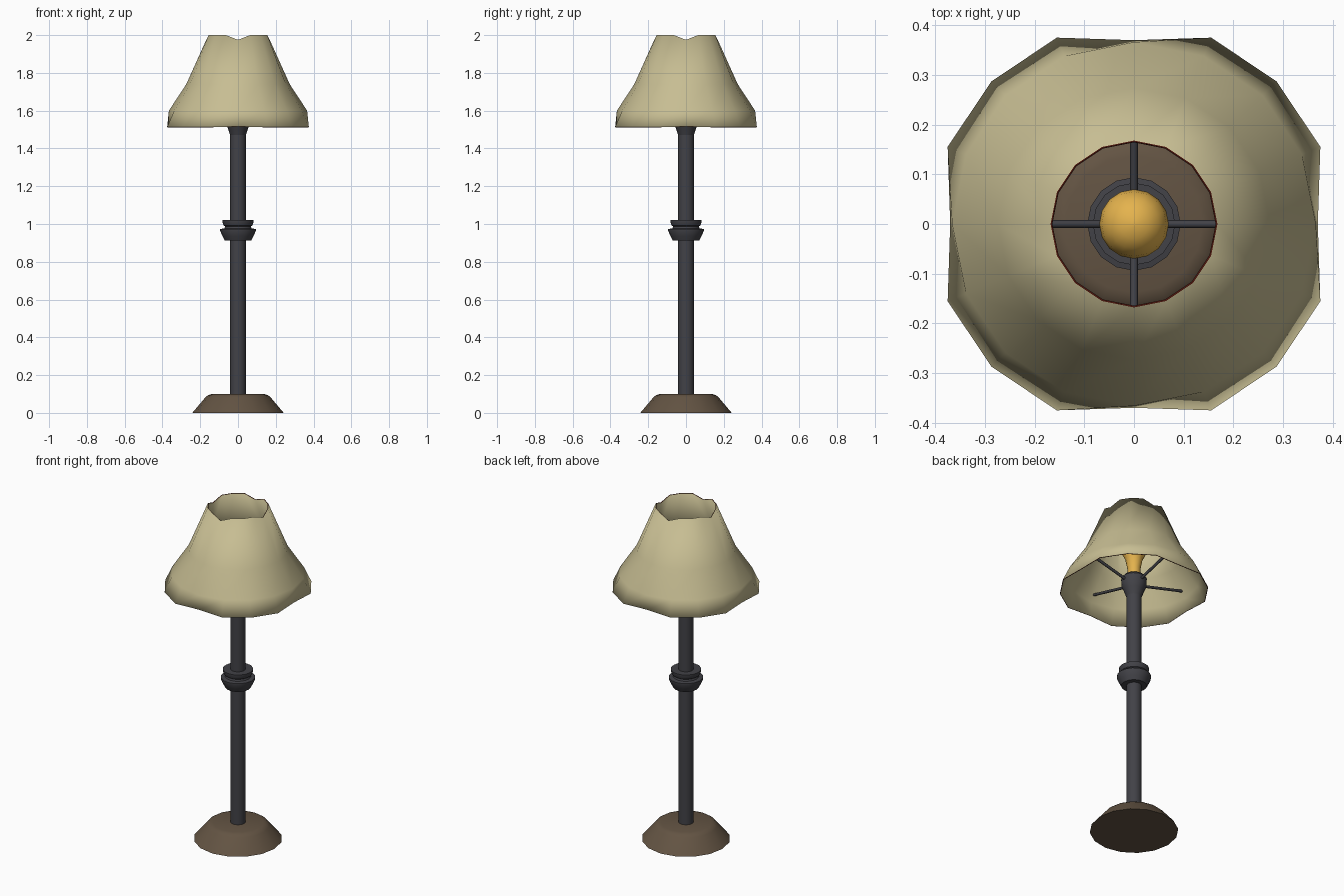
import bpy, bmesh, math
from mathutils import Vector

if "Cube" in bpy.data.objects:
    bpy.data.objects.remove(bpy.data.objects["Cube"])


def material(name, rgb):
    m = bpy.data.materials.new(name)
    m.diffuse_color = (*rgb, 1.0)
    m.use_nodes = True
    m.node_tree.nodes["Principled BSDF"].inputs["Base Color"].default_value = m.diffuse_color
    return m


CREAM = material("cream_fabric", (0.57, 0.51, 0.29))
TRIM = material("dark_red_trim", (0.07, 0.008, 0.004))
IRON = material("dark_iron", (0.054, 0.054, 0.063))
WOOD = material("brown_base", (0.125, 0.088, 0.056))
GLOW = material("amber_bulb", (0.78, 0.45, 0.075))


def finish(bm, name, mats, angle):
    bmesh.ops.recalc_face_normals(bm, faces=bm.faces)
    mesh = bpy.data.meshes.new(name)
    bm.to_mesh(mesh)
    bm.free()
    for m in mats:
        mesh.materials.append(m)
    obj = bpy.data.objects.new(name, mesh)
    bpy.context.collection.objects.link(obj)
    bpy.ops.object.select_all(action='DESELECT')
    obj.select_set(True)
    bpy.context.view_layer.objects.active = obj
    bpy.ops.object.shade_smooth_by_angle(angle=math.radians(angle))
    return obj


def lathe(profile, sides, capped=True):
    """Revolve (radius, z) points around the z axis."""
    bm = bmesh.new()
    rings = []
    for r, z in profile:
        rings.append([bm.verts.new((r * math.cos(math.tau * i / sides),
                                    r * math.sin(math.tau * i / sides), z))
                      for i in range(sides)])
    for a, b in zip(rings, rings[1:]):
        for i in range(sides):
            j = (i + 1) % sides
            bm.faces.new((a[i], a[j], b[j], b[i]))
    if capped:
        bm.faces.new(rings[0][::-1])
        bm.faces.new(rings[-1])
    return bm, rings


def turned(name, profile, mat, sides=16, angle=35):
    return finish(lathe(profile, sides)[0], name, [mat], angle)


# Base foot and pole
turned("base", [(0.242, 0), (0.172, 0.083), (0.158, 0.094), (0.138, 0.1)], WOOD)
turned("pole", [(0.042, 0.09), (0.042, 1.48)], IRON)

# Turned collar halfway up the pole
turned("collar", [(0.04, 0.912), (0.07, 0.912), (0.082, 0.935), (0.094, 0.963),
                  (0.094, 0.973), (0.072, 0.977), (0.068, 0.987), (0.076, 0.992),
                  (0.083, 1.010), (0.083, 1.020), (0.04, 1.020)], IRON)

# Bulb socket
turned("socket", [(0.042, 1.472), (0.056, 1.512), (0.069, 1.54),
                  (0.07, 1.585), (0.058, 1.60), (0.035, 1.60)], IRON)

# Bulb: narrow neck running into a sphere
bulb = [(0.033, 1.595), (0.036, 1.65), (0.048, 1.71)]
bulb += [(0.07 * math.cos(math.radians(a)), 1.77 + 0.07 * math.sin(math.radians(a)))
         for a in (-25, 0, 22, 45, 65, 85)]
turned("bulb", bulb, GLOW, angle=60)

# Four spokes carrying the shade
for n in range(4):
    d = Vector((math.cos(n * math.pi / 2), math.sin(n * math.pi / 2), 0))
    a = d * 0.05 + Vector((0, 0, 1.56))
    b = d * 0.338 + Vector((0, 0, 1.635))
    bm = bmesh.new()
    bmesh.ops.create_cone(bm, cap_ends=True, segments=8, radius1=0.008,
                          radius2=0.008, depth=(b - a).length)
    bmesh.ops.rotate(bm, verts=bm.verts,
                     matrix=(b - a).to_track_quat('Z', 'Y').to_matrix())
    bmesh.ops.translate(bm, verts=bm.verts, vec=(a + b) / 2)
    finish(bm, f"shade_spoke_{n + 1}", [IRON], 50)

# Flared shade with a notch on each axis of both rims
bm, rings = lathe([(0.406, 1.513), (0.366, 1.60), (0.274, 1.74), (0.168, 2.0)],
                  16, capped=False)
for i in range(0, 16, 4):
    rings[0][i].co.x *= 0.37 / 0.406
    rings[0][i].co.y *= 0.37 / 0.406
    rings[0][i].co.z = 1.516
    rings[3][i].co.z = 1.975
shade = finish(bm, "lampshade", [CREAM, TRIM], 50)
solid = shade.modifiers.new("thickness", 'SOLIDIFY')
solid.thickness = 0.004
solid.offset = -1
solid.material_offset_rim = 1
